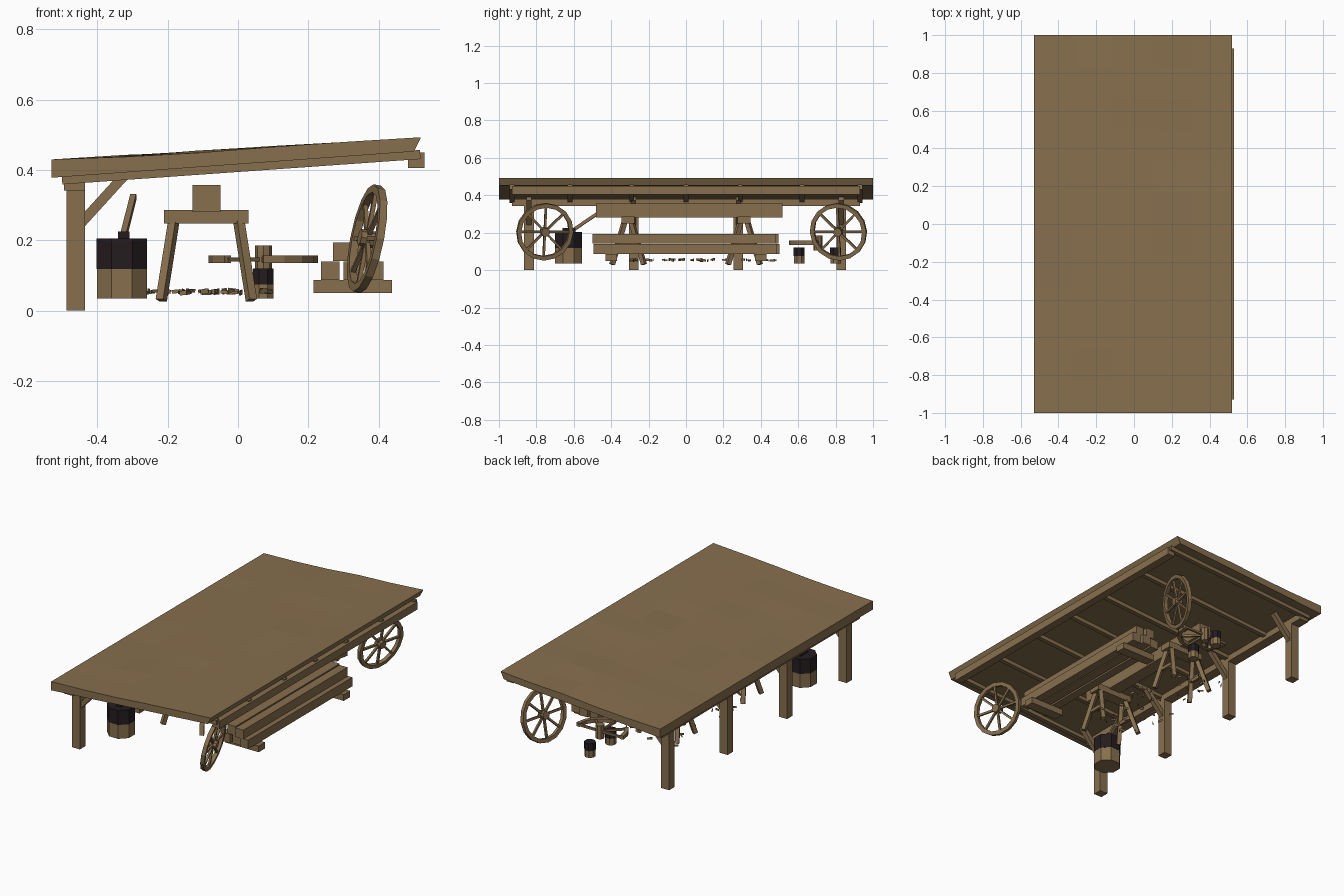
import bpy, bmesh, math, random
from mathutils import Vector, Matrix

random.seed(4)
cube = bpy.data.objects.get("Cube")
if cube:
    bpy.data.objects.remove(cube, do_unlink=True)


def material(name, rgb):
    m = bpy.data.materials.new(name)
    m.use_nodes = True
    m.diffuse_color = (*rgb, 1)
    m.node_tree.nodes["Principled BSDF"].inputs["Base Color"].default_value = (*rgb, 1)
    return m


WOOD = material("weathered wood", (0.242, 0.159, 0.076))
DARK = material("charred iron", (0.018, 0.012, 0.014))


def finish(name, bm, mat=WOOD, matrix=None):
    mesh = bpy.data.meshes.new(name)
    bmesh.ops.recalc_face_normals(bm, faces=bm.faces)
    bm.to_mesh(mesh)
    bm.free()
    mesh.materials.append(mat)
    ob = bpy.data.objects.new(name, mesh)
    if matrix:
        ob.matrix_world = matrix
    bpy.context.collection.objects.link(ob)
    return ob


def add_box(bm, lo, hi):
    lo, hi = Vector(lo), Vector(hi)
    m = Matrix.Translation((lo + hi) / 2) @ Matrix.Diagonal((*(hi - lo), 1))
    bmesh.ops.create_cube(bm, size=1, matrix=m)


def add_bar(bm, p, q, w, h):
    p, q = Vector(p), Vector(q)
    d = q - p
    m = Matrix.Translation((p + q) / 2) @ d.to_track_quat('Z', 'Y').to_matrix().to_4x4()
    bmesh.ops.create_cube(bm, size=1, matrix=m @ Matrix.Diagonal((w, h, d.length, 1)))


def box(name, lo, hi, mat=WOOD):
    bm = bmesh.new()
    add_box(bm, lo, hi)
    return finish(name, bm, mat)


def bar(name, p, q, w, h, mat=WOOD):
    bm = bmesh.new()
    add_bar(bm, p, q, w, h)
    return finish(name, bm, mat)


def drum(name, x, y, z0, z1, r, mat=WOOD):
    bm = bmesh.new()
    m = Matrix.Translation((x, y, (z0 + z1) / 2)) @ Matrix.Rotation(math.pi / 8, 4, 'Z')
    bmesh.ops.create_cone(bm, cap_ends=True, segments=8, radius1=r, radius2=r,
                          depth=z1 - z0, matrix=m)
    return finish(name, bm, mat)


# Roof slab, slightly uneven on top, with an undercut high edge
X0, X1 = -0.53, 0.52


def slope(x, a, b):
    return a + (b - a) * (x - X0) / (X1 - X0)


bm = bmesh.new()
NX, NY = 5, 12
top, low = {}, {}
for i in range(NX + 1):
    for j in range(NY + 1):
        x, y = X0 + (X1 - X0) * i / NX, -1 + 2 * j / NY
        dip = random.uniform(-0.007, 0.001) if 0 < i < NX else 0
        top[i, j] = bm.verts.new((x, y, slope(x, 0.43, 0.493) + dip))
        xb = min(x, X1 - 0.02)
        low[i, j] = bm.verts.new((xb, y, slope(xb, 0.378, 0.454)))
for i in range(NX):
    for j in range(NY):
        for g in (top, low):
            bm.faces.new((g[i, j], g[i + 1, j], g[i + 1, j + 1], g[i, j + 1]))
for i in range(NX):
    for j in (0, NY):
        bm.faces.new((top[i, j], top[i + 1, j], low[i + 1, j], low[i, j]))
for j in range(NY):
    for i in (0, NX):
        bm.faces.new((top[i, j], top[i, j + 1], low[i, j + 1], low[i, j]))
finish("roof", bm)

# Rafters and the two long beams
for y in (-0.93, -0.62, -0.29, 0, 0.29, 0.62, 0.93):
    bar("rafter", (-0.5, y, 0.372), (0.518, y, 0.444), 0.026, 0.026)
box("low_beam", (-0.495, -0.93, 0.342), (-0.435, 0.93, 0.38))
box("high_beam", (0.483, -0.93, 0.405), (0.53, 0.93, 0.45))

# Posts with braces
for y in (-0.84, -0.28, 0.28, 0.83):
    box("post", (-0.488, y - 0.026, 0), (-0.435, y + 0.026, 0.36))
    bar("brace", (-0.445, y, 0.25), (-0.325, y, 0.382), 0.028, 0.028)

# Trestles carrying a large timber
for y in (-0.31, 0.31):
    box("trestle_top", (-0.21, y - 0.035, 0.248), (0.03, y + 0.035, 0.286))
    for side in (-1, 1):
        cx = -0.09
        for s in (-1, 1):
            bar("trestle_leg", (cx + side * 0.09, y + s * 0.015, 0.27),
                (cx + side * 0.128, y + s * 0.085, 0.03), 0.024, 0.024)
        bar("trestle_tie", (cx + side * 0.107, y - 0.055, 0.14),
            (cx + side * 0.107, y + 0.055, 0.14), 0.014, 0.02)
box("worked_timber", (-0.13, -0.48, 0.28), (-0.05, 0.515, 0.357))

# Lumber stack on two bearers
for y in (-0.4, 0.4):
    box("stack_bearer", (0.215, y - 0.03, 0.05), (0.437, y + 0.03, 0.087))
for x, z, dy in ((0.236, 0.087, 0), (0.3, 0.087, 0.01), (0.36, 0.087, -0.005),
                 (0.27, 0.141, 0.005), (0.332, 0.141, -0.01)):
    box("stack_timber", (x, -0.49 + dy, z), (x + 0.053, 0.49 + dy, z + 0.053))


# Spoked wheels, built flat around z
def wheel(name, matrix, felloes, spokes, hub):
    bm = bmesh.new()
    r, n = 0.144, 16
    for k in felloes:
        a0, a1 = math.tau * k / n, math.tau * (k + 1) / n
        p, q = [Vector((math.cos(a) * r, math.sin(a) * r, 0)) for a in (a0, a1)]
        over = (q - p) * 0.04
        add_bar(bm, p - over, q + over, 0.022, 0.022)
    for k in spokes:
        a = math.tau * k / n
        d = Vector((math.cos(a), math.sin(a), 0))
        add_bar(bm, d * 0.01, d * r, 0.012, 0.012)
    bmesh.ops.create_cone(bm, cap_ends=True, segments=8, radius1=0.024,
                          radius2=0.024, depth=hub)
    return finish(name, bm, WOOD, matrix)


for y, yaw in ((-0.755, 14), (0.815, -14)):
    m = (Matrix.Translation((0.367, y, 0.205)) @ Matrix.Rotation(math.radians(yaw), 4, 'Z')
         @ Matrix.Rotation(math.radians(90 + 11), 4, 'Y'))
    wheel("leaning_wheel", m, range(16), range(0, 16, 2), 0.045)

# Unfinished wheel lying flat over two small stumps
wheel("unfinished_wheel", Matrix.Translation((0.072, 0.705, 0.146)),
      [8, 9, 12, 13, 14, 15], range(8, 17, 2), 0.08)
for y in (0.605, 0.8):
    drum("small_stump", 0.072, y, 0.035, 0.075, 0.031)
    drum("small_stump_band", 0.072, y, 0.075, 0.12, 0.032, DARK)

# Chopping block with an axe
drum("chopping_block", -0.33, -0.628, 0.035, 0.118, 0.077)
drum("chopping_block_band", -0.33, -0.628, 0.118, 0.205, 0.078, DARK)
box("axe_head", (-0.341, -0.66, 0.19), (-0.309, -0.59, 0.225), DARK)
bar("axe_handle", (-0.326, -0.61, 0.21), (-0.297, -0.44, 0.325), 0.017, 0.017)

# Wood chips scattered on the ground
bm = bmesh.new()
for k in range(50):
    c = Vector((random.uniform(-0.26, 0.1), random.uniform(-0.3, 0.49),
                random.uniform(0.051, 0.057)))
    a = random.uniform(0, math.tau)
    d = Vector((math.cos(a), math.sin(a), random.uniform(-0.15, 0.15)))
    d *= random.uniform(0.008, 0.016)
    add_bar(bm, c - d, c + d, 0.003, random.uniform(0.008, 0.014))
finish("wood_chips", bm)
